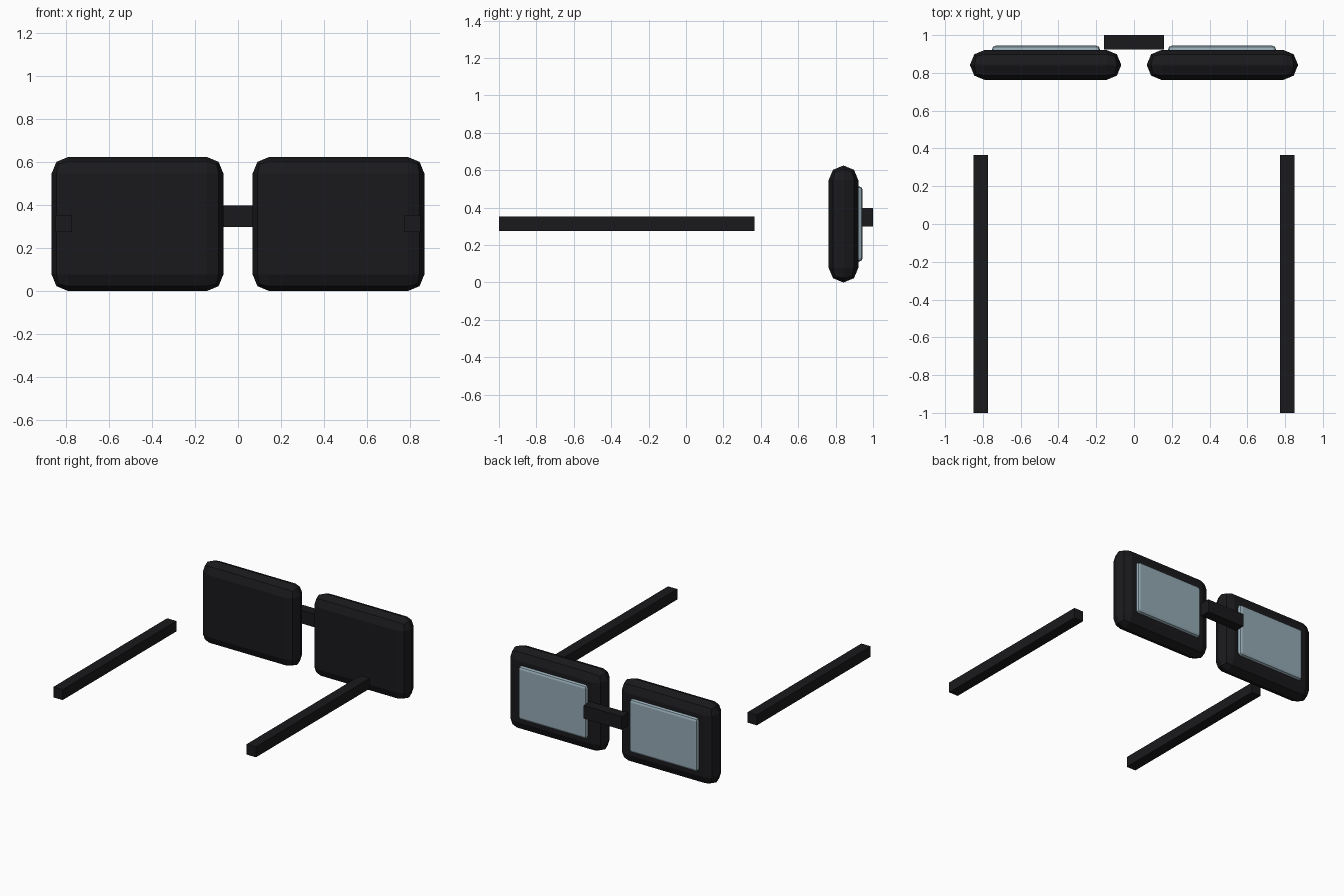
import bpy
import bmesh
from mathutils import Vector

if "Cube" in bpy.data.objects:
    bpy.data.objects.remove(bpy.data.objects["Cube"])


def material(name, rgb):
    m = bpy.data.materials.new(name)
    m.diffuse_color = (*rgb, 1)
    m.use_nodes = True
    m.node_tree.nodes["Principled BSDF"].inputs["Base Color"].default_value = m.diffuse_color
    return m


BLACK = material("black_plastic", (0.01, 0.01, 0.012))
GLASS = material("tinted_glass", (0.3, 0.4, 0.46))


def box(name, lo, hi, mat, bevel=0):
    """Axis-aligned box between two corners, optionally with a two-step rounded edge."""
    lo, hi = Vector(lo), Vector(hi)
    size, mid = hi - lo, (hi + lo) / 2
    bm = bmesh.new()
    bmesh.ops.create_cube(bm, size=1)
    for v in bm.verts:
        v.co = Vector(a * b for a, b in zip(v.co, size))
    if bevel:
        bmesh.ops.bevel(bm, geom=bm.edges[:], offset=bevel, segments=2,
                        profile=0.5, affect='EDGES')
    mesh = bpy.data.meshes.new(name)
    bm.to_mesh(mesh)
    bm.free()
    mesh.materials.append(mat)
    obj = bpy.data.objects.new(name, mesh)
    obj.location = mid
    bpy.context.collection.objects.link(obj)
    return obj


def pair(name, x0, x1, y, z, mat, bevel=0):
    """The same box on the left and right side."""
    box("right_" + name, (x0, y[0], z[0]), (x1, y[1], z[1]), mat, bevel)
    box("left_" + name, (-x1, y[0], z[0]), (-x0, y[1], z[1]), mat, bevel)


# Solid rounded rims, lenses raised on the far side, and side arms
pair("rim", 0.068, 0.868, (0.763, 0.921), (0, 0.624), BLACK, 0.077)
pair("lens", 0.18, 0.752, (0.895, 0.944), (0.11, 0.514), GLASS, 0.02)
pair("temple_arm", 0.773, 0.851, (-1, 0.365), (0.274, 0.353), BLACK)

# Nose bridge
box("nose_bridge", (-0.16, 0.923, 0.298), (0.16, 1, 0.398), BLACK)
